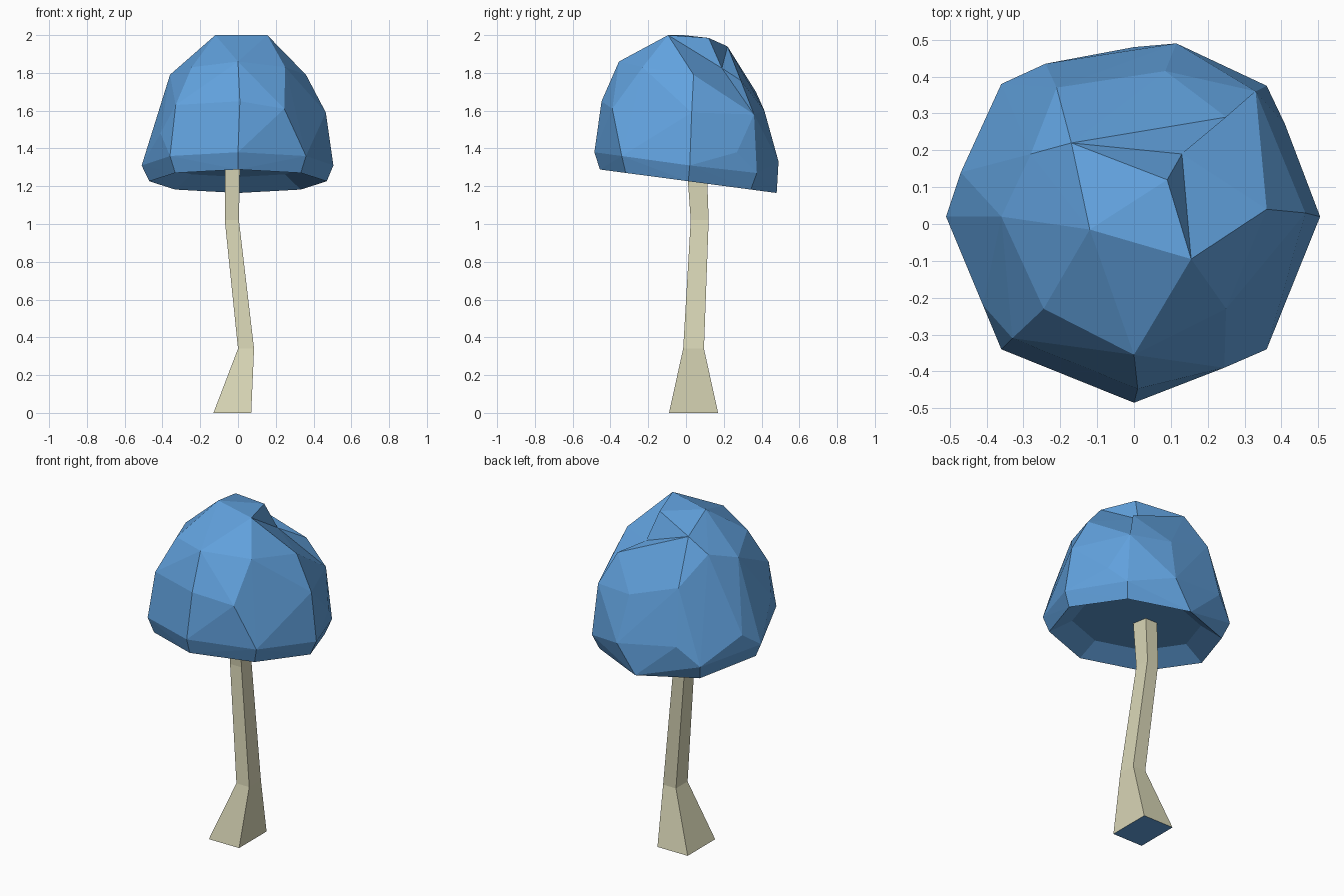
import bpy, bmesh, math
from mathutils import Vector

if "Cube" in bpy.data.objects:
    bpy.data.objects.remove(bpy.data.objects["Cube"])


def material(name, rgb):
    m = bpy.data.materials.new(name)
    m.diffuse_color = (*rgb, 1)
    m.use_nodes = True
    m.node_tree.nodes["Principled BSDF"].inputs["Base Color"].default_value = m.diffuse_color
    return m


blue = material("cap blue", (0.122, 0.365, 0.74))
cream = material("stem cream", (0.70, 0.68, 0.475))


def finish(bm, name, mats):
    me = bpy.data.meshes.new(name)
    bm.to_mesh(me)
    bm.free()
    for m in mats:
        me.materials.append(m)
    ob = bpy.data.objects.new(name, me)
    bpy.context.collection.objects.link(ob)
    return ob


# Stem: crooked four-sided post, sections as x0, x1, y0, y1, z
sections = [(-0.13, 0.07, -0.09, 0.17, 0), (0.0, 0.085, -0.015, 0.095, 0.34),
            (-0.07, 0.005, 0.025, 0.12, 1.02), (-0.07, 0.01, 0.005, 0.11, 1.30)]
bm = bmesh.new()
rings = [[bm.verts.new(p) for p in ((a, c, z), (b, c, z), (b, d, z), (a, d, z))]
         for a, b, c, d, z in sections]
for lo, hi in zip(rings, rings[1:]):
    for i in range(4):
        j = (i + 1) % 4
        bm.faces.new((lo[i], lo[j], hi[j], hi[i]))
bm.faces.new(rings[0][::-1]).material_index = 1   # underside is blue
bm.faces.new(rings[-1])
finish(bm, "stem", [cream, blue])

# Cap: faceted hull around a tilted octagonal rim
def rim_z(y):
    return 1.228 - 0.133 * y


bm = bmesh.new()
for i in range(8):
    a = i * math.pi / 4
    y = 0.012 + 0.468 * math.sin(a)
    bm.verts.new((0.47 * math.cos(a), y, rim_z(y)))
points = [
    # widest band
    (0, -0.485, 1.38), (0.36, -0.34, 1.36), (0.505, 0.02, 1.31), (0.36, 0.375, 1.27),
    (0.115, 0.49, 1.33), (-0.24, 0.435, 1.38), (-0.36, 0.38, 1.27),
    (-0.51, 0.02, 1.31), (-0.36, -0.34, 1.36), (-0.47, 0.14, 1.40), (0.41, 0.27, 1.38),
    # middle
    (0.01, -0.447, 1.65), (0.245, -0.39, 1.61), (0.465, 0.03, 1.59), (0.33, 0.36, 1.58),
    (0.085, 0.415, 1.60), (-0.21, 0.37, 1.70), (-0.41, -0.22, 1.48), (-0.33, -0.31, 1.63),
    # shoulder
    (0, -0.355, 1.86), (0.25, -0.23, 1.83), (0.36, 0.04, 1.79), (0.25, 0.29, 1.76),
    (-0.28, 0.19, 1.85), (-0.36, 0.02, 1.79), (-0.245, -0.23, 1.83),
    # crown
    (-0.12, -0.015, 2.0), (0.155, -0.095, 2.0), (0.09, 0.12, 1.985), (-0.17, 0.22, 1.94)]
for p in points:
    bm.verts.new(p)
dent = bm.verts.new((0.21, 0.17, 1.93))
res = bmesh.ops.convex_hull(bm, input=bm.verts[:])
loose = [v for v in bm.verts if not v.link_faces]
if dent.is_valid and dent not in loose:
    dent.co = Vector((0.13, 0.19, 1.825))         # push in the notch by the crown
bmesh.ops.delete(bm, geom=loose, context='VERTS')
bmesh.ops.recalc_face_normals(bm, faces=bm.faces[:])

# Hollow underside: inset and raise the rim's flat face
bottom = [f for f in bm.faces if all(abs(v.co.z - rim_z(v.co.y)) < 0.004 for v in f.verts)]
bmesh.ops.inset_region(bm, faces=bottom, thickness=0.11, depth=-0.07,
                       use_even_offset=True, use_boundary=True)
finish(bm, "cap", [blue])
